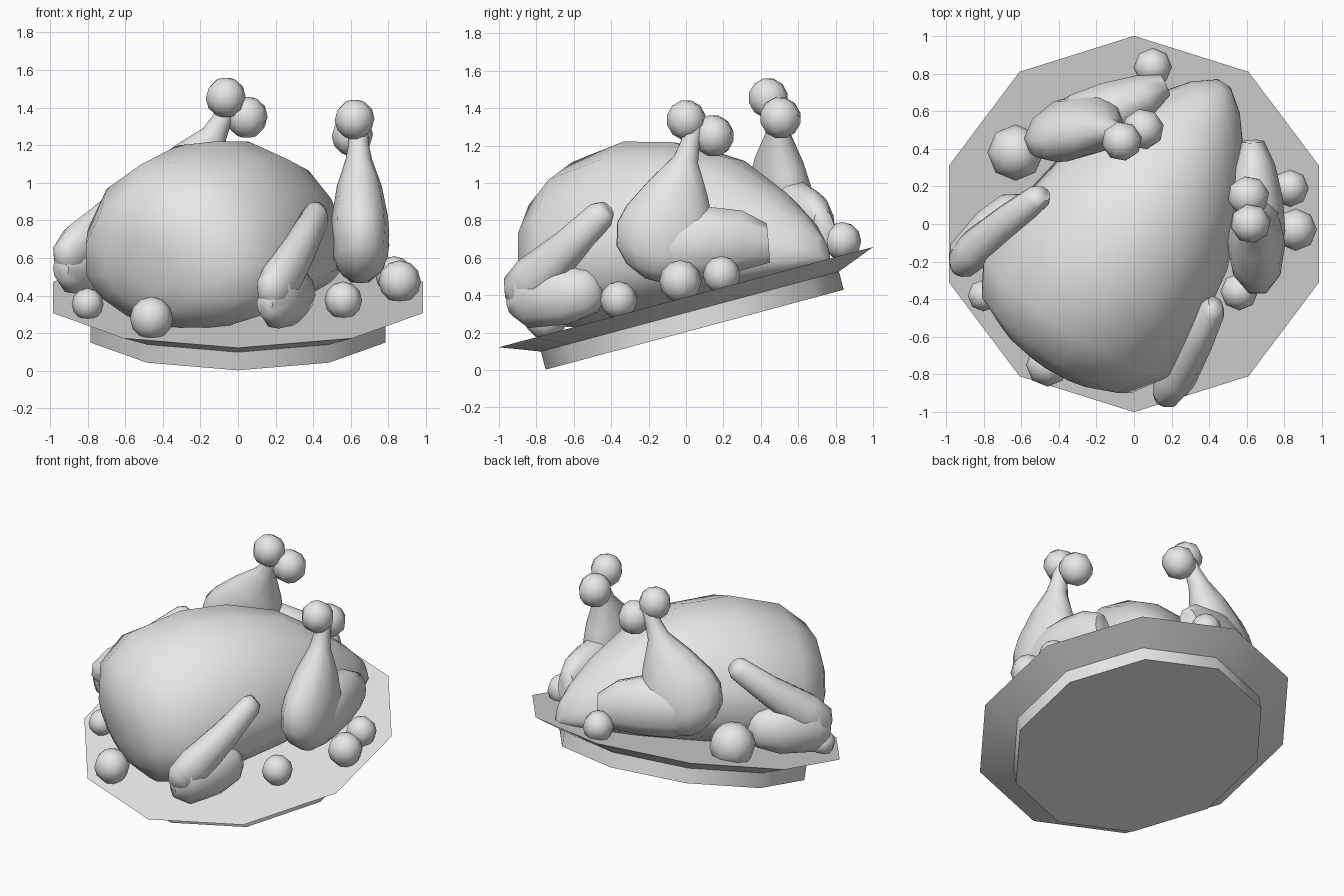
import bpy, bmesh
from math import sin, cos, pi, radians
from mathutils import Matrix, Vector

cube = bpy.data.objects.get("Cube")
if cube:
    bpy.data.objects.remove(cube, do_unlink=True)

grey = bpy.data.materials.new("plain grey")
grey.use_nodes = True
grey.diffuse_color = (0.8, 0.8, 0.8, 1)
grey.node_tree.nodes["Principled BSDF"].inputs["Base Color"].default_value = (0.8, 0.8, 0.8, 1)

# Tilted platter frame, and the bird's frame turned on the platter
PLATTER = Matrix.Translation((0, 0, 0.39)) @ Matrix.Rotation(radians(15), 4, 'X')
BIRD = PLATTER @ Matrix.Rotation(radians(-33.5), 4, 'Z') @ Matrix.Translation((-0.03, 0, 0))
X, Y, UP = Vector((1, 0, 0)), Vector((0, 1, 0)), Vector((0, 0, 1))


def finish(name, bm, matrix, mirror=False):
    bmesh.ops.recalc_face_normals(bm, faces=bm.faces)
    for f in bm.faces:
        f.smooth = True
    for e in bm.edges:
        e.smooth = e.calc_face_angle(0) < radians(60)
    mesh = bpy.data.meshes.new(name)
    bm.to_mesh(mesh)
    bm.free()
    mesh.materials.append(grey)
    obj = bpy.data.objects.new(name, mesh)
    bpy.context.collection.objects.link(obj)
    obj.matrix_world = matrix
    if mirror:
        obj.modifiers.new("Mirror", 'MIRROR').use_mirror_merge = False
    return obj


def loft(name, rings, sides, matrix, mirror=False):
    """Skin rings of (centre, side axis, upper axis, lower axis), with capped ends."""
    bm = bmesh.new()
    loops = []
    for c, a, hi, lo in rings:
        loop = []
        for i in range(sides):
            t = pi / 2 + 2 * pi * i / sides
            loop.append(bm.verts.new(c + a * cos(t) + (hi if sin(t) > 0 else lo) * sin(t)))
        loops.append(loop)
    for p, q in zip(loops, loops[1:]):
        for i in range(sides):
            j = (i + 1) % sides
            bm.faces.new((p[i], p[j], q[j], q[i]))
    bm.faces.new(loops[0])
    bm.faces.new(loops[-1])
    return finish(name, bm, matrix, mirror)


def limb(name, path, origin, along, out):
    """Mirrored limb: path of (along, up, out, radius in plane, radius outward)."""
    centres = [origin + along * s + UP * w + out * n for s, w, n, _, _ in path]
    axis = (centres[-1] - centres[0]).normalized()
    across = axis.cross(out).normalized()
    rings = [(c, across * p[3], out * p[4], out * p[4]) for c, p in zip(centres, path)]
    return loft(name, rings, 10, BIRD, mirror=True)


def ball(name, centre, radius, matrix=Matrix(), mirror=False):
    bm = bmesh.new()
    bmesh.ops.create_uvsphere(bm, u_segments=8, v_segments=6, radius=radius,
                              matrix=Matrix.Translation(centre))
    return finish(name, bm, matrix, mirror)


# Ten-sided platter with a foot and a flared rim
loft("platter", [(UP * h, X * r, Y * r, Y * r) for h, r in
                 [(-0.18, 0.825), (-0.08, 0.825), (0, 1.036)]], 10, PLATTER)

# Egg-shaped body: stations of (length, half width, top, widest height, bottom)
stations = [(-0.815, 0.12, 0.48, 0.34, 0.22), (-0.785, 0.30, 0.60, 0.29, 0.10),
            (-0.70, 0.49, 0.74, 0.27, -0.01), (-0.50, 0.61, 0.855, 0.27, -0.05),
            (-0.15, 0.59, 0.89, 0.27, -0.06), (0.15, 0.54, 0.82, 0.25, -0.06),
            (0.45, 0.42, 0.67, 0.18, -0.06), (0.70, 0.27, 0.43, 0.10, -0.04),
            (0.83, 0.16, 0.26, 0.06, -0.03), (0.91, 0.05, 0.13, 0.04, -0.02)]
loft("body", [(Y * v + UP * m, X * w, UP * (t - m), UP * (m - b))
              for v, w, t, m, b in stations], 14, BIRD)

# Legs lie in an upright plane that turns inward towards the tail
knee = Vector((0.583, 0.342, 0))
along = Vector((-0.58, 0.815, 0)).normalized()
out = Vector((0.815, 0.58, 0)).normalized()
drum = [(-0.10, 0.05, 0.05), (0, 0.055, 0.055), (0.08, 0.07, 0.07),
        (0.23, 0.165, 0.12), (0.40, 0.255, 0.15), (0.50, 0.28, 0.155),
        (0.62, 0.25, 0.145), (0.70, 0.17, 0.11), (0.75, 0.05, 0.04)]
limb("drumsticks", [(0.25 - 0.5 * t, 0.78 - 0.866 * t, 0, a, b) for t, a, b in drum],
     knee, along, out)
limb("thighs", [(-0.10, 0.28, 0, 0.15, 0.12), (0.05, 0.28, 0, 0.21, 0.157),
                (0.22, 0.25, 0, 0.20, 0.15), (0.40, 0.215, 0, 0.165, 0.115),
                (0.52, 0.165, 0, 0.11, 0.06)], knee, along, out)

# Bone knuckles on the leg ends
ball("upper_knuckles", (0.411, 0.548, 0.914), 0.108, BIRD, True)
ball("lower_knuckles", (0.336, 0.64, 0.795), 0.112, BIRD, True)

# Folded wings: raised forearm and resting upper arm
limb("wing_forearms", [(0.0, 0.565, 0.55, 0.05, 0.045), (-0.04, 0.545, 0.56, 0.078, 0.07),
                       (-0.25, 0.43, 0.60, 0.098, 0.09), (-0.50, 0.31, 0.64, 0.13, 0.105),
                       (-0.62, 0.25, 0.65, 0.115, 0.085), (-0.67, 0.22, 0.65, 0.06, 0.045)],
     Vector(), Y, X)
limb("wing_upper_arms", [(-0.68, 0.21, 0.65, 0.07, 0.05), (-0.58, 0.21, 0.65, 0.16, 0.105),
                         (-0.36, 0.18, 0.61, 0.165, 0.115), (-0.22, 0.16, 0.57, 0.12, 0.10),
                         (-0.17, 0.16, 0.55, 0.06, 0.05)], Vector(), Y, X)

# Potatoes scattered round the bird
potatoes = [(-0.46, -0.75, 0.28, 0.115), (-0.80, -0.38, 0.355, 0.085),
            (0.56, -0.36, 0.375, 0.10), (0.86, -0.03, 0.475, 0.113),
            (0.83, 0.19, 0.51, 0.10), (0.10, 0.835, 0.69, 0.102),
            (-0.63, 0.38, 0.58, 0.15)]
for i, (x, y, z, r) in enumerate(potatoes, 1):
    ball(f"potato_{i}", (x, y, z), r)
